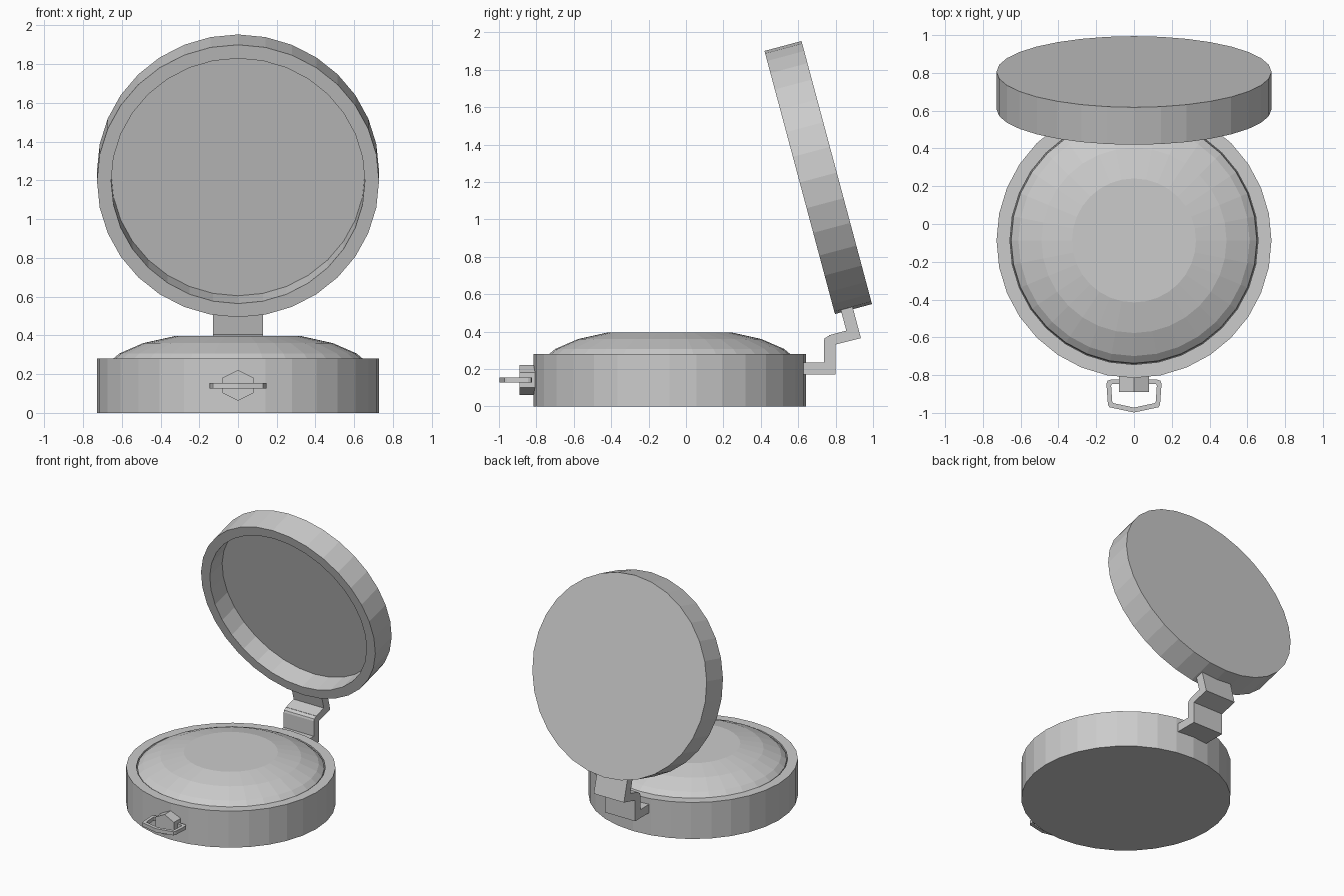
import bpy, bmesh, math
from mathutils import Matrix, Vector

if "Cube" in bpy.data.objects:
    bpy.data.objects.remove(bpy.data.objects["Cube"])

SIDES = 32
TILT = math.radians(15)


def finish(name, bm):
    bmesh.ops.recalc_face_normals(bm, faces=bm.faces[:])
    me = bpy.data.meshes.new(name)
    bm.to_mesh(me)
    bm.free()
    ob = bpy.data.objects.new(name, me)
    bpy.context.collection.objects.link(ob)
    return ob


def lathe(name, profile, matrix):
    """Revolve (radius, z) points; both ends are closed with flat caps."""
    bm = bmesh.new()
    rings = []
    for r, z in profile:
        rings.append([bm.verts.new((r * math.cos(2 * math.pi * i / SIDES),
                                    r * math.sin(2 * math.pi * i / SIDES), z))
                      for i in range(SIDES)])
    for a, b in zip(rings, rings[1:]):
        for i in range(SIDES):
            j = (i + 1) % SIDES
            bm.faces.new((a[i], a[j], b[j], b[i]))
    bm.faces.new(rings[0])
    bm.faces.new(rings[-1])
    bm.transform(matrix)
    return finish(name, bm)


def prism(name, points, offset):
    """Extrude a flat outline of 3D points along offset."""
    bm = bmesh.new()
    f = bm.faces.new([bm.verts.new(p) for p in points])
    ext = bmesh.ops.extrude_face_region(bm, geom=[f], use_keep_orig=True)
    bmesh.ops.translate(bm, vec=Vector(offset),
                        verts=[g for g in ext["geom"] if isinstance(g, bmesh.types.BMVert)])
    return finish(name, bm)


# Base dish and domed filling
base_at = Matrix.Translation((0, -0.087, 0))
lathe("base", [(0.728, 0), (0.728, 0.28), (0.657, 0.28), (0.657, 0.24)], base_at)
lathe("filling", [(0.655, 0.242), (0.65, 0.275), (0.612, 0.307), (0.49, 0.36), (0.328, 0.396)], base_at)

# Open lid: local z points to the closed back, hollow faces the front
lid_at = Matrix.Translation((0, 0.608, 1.197)) @ Matrix.Rotation(TILT - math.pi / 2, 4, "X")
lathe("lid", [(0.655, 0.155), (0.655, 0), (0.728, 0), (0.728, 0.205)], lid_at)

# Hinge: two L-shaped brackets in the y-z plane
HW = 0.128
lower = [(0.61, 0.17), (0.80, 0.17), (0.80, 0.385), (0.765, 0.378),
         (0.742, 0.365), (0.737, 0.35), (0.737, 0.235), (0.61, 0.235)]
upper = [(0.765, 0.322), (0.935, 0.365), (0.89, 0.535), (0.827, 0.518),
         (0.857, 0.405), (0.765, 0.38)]
for name, outline in (("hinge_lower", lower), ("hinge_upper", upper)):
    prism(name, [(-HW, y, z) for y, z in outline], (2 * HW, 0, 0))

# Hexagonal latch knob
knob = [(0.079 * math.sin(math.radians(60 * i)) / math.sin(math.radians(60)), -0.89,
         0.142 + 0.08 * math.cos(math.radians(60 * i))) for i in range(6)]
prism("latch_knob", knob, (0, 0.09, 0))

# Latch pull: flat wire loop, right half mirrored to the left
outer = [(0, -0.824), (0.122, -0.824), (0.140, -0.83), (0.146, -0.845),
         (0.138, -0.957), (0.130, -0.970), (0, -0.998)]
inner = [(0, -0.847), (0.110, -0.847), (0.118, -0.849), (0.121, -0.855),
         (0.115, -0.942), (0.111, -0.948), (0, -0.972)]
bm = bmesh.new()
grid = [[bm.verts.new((x, y, z)) for x, y in loop]
        for loop, z in ((outer, 0.127), (outer, 0.155), (inner, 0.155), (inner, 0.127))]
for k in range(4):
    a, b = grid[k], grid[(k + 1) % 4]
    for i in range(len(outer) - 1):
        bm.faces.new((a[i], a[i + 1], b[i + 1], b[i]))
pull = finish("latch_pull", bm)
pull.modifiers.new("mirror", "MIRROR").use_axis = (True, False, False)
